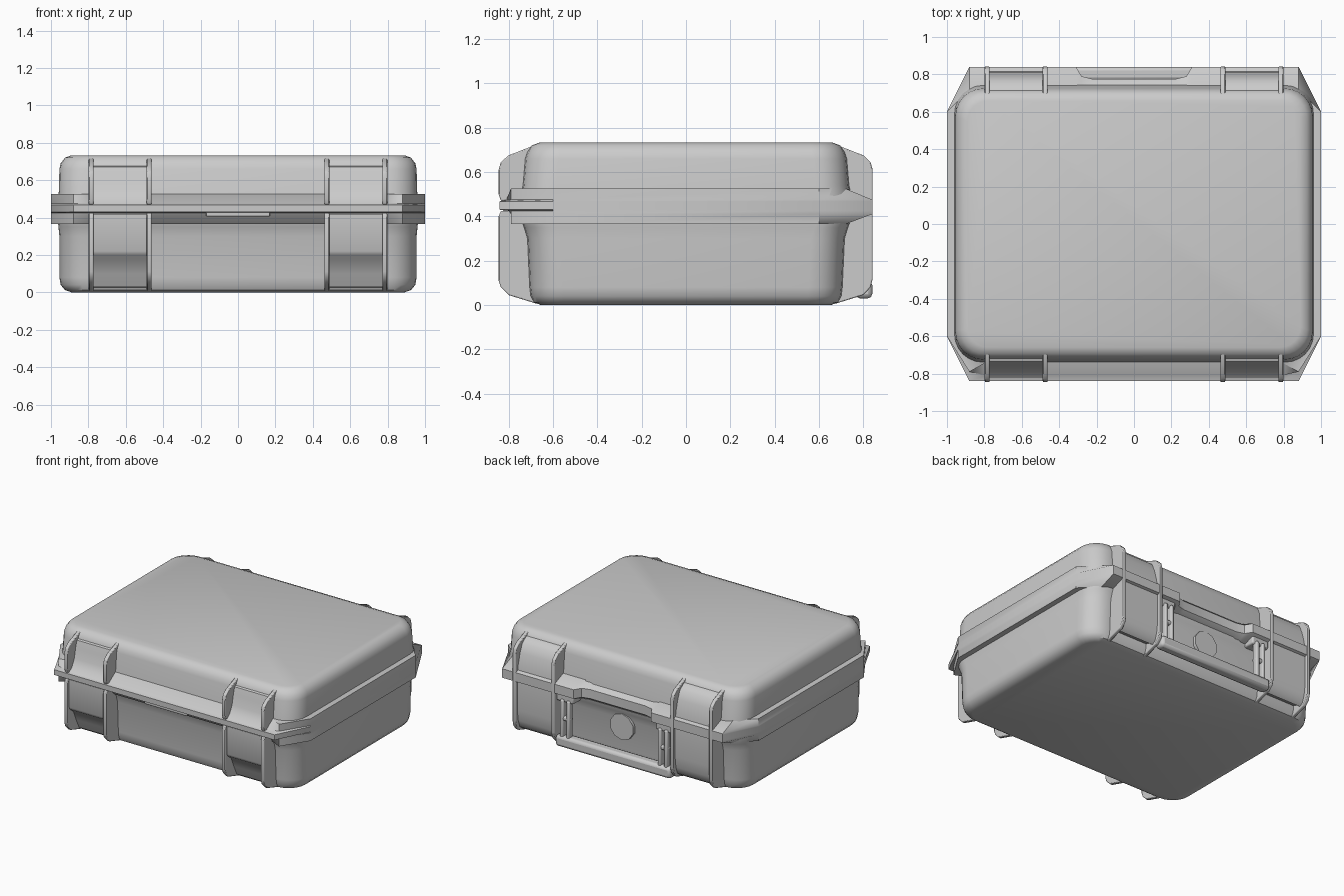
import bpy, bmesh, math

if "Cube" in bpy.data.objects:
    bpy.data.objects.remove(bpy.data.objects["Cube"])


def finish(name, bm, bevel=0.0):
    bmesh.ops.recalc_face_normals(bm, faces=bm.faces)
    me = bpy.data.meshes.new(name)
    bm.to_mesh(me)
    bm.free()
    ob = bpy.data.objects.new(name, me)
    bpy.context.collection.objects.link(ob)
    bpy.ops.object.select_all(action='DESELECT')
    ob.select_set(True)
    bpy.context.view_layer.objects.active = ob
    if bevel:
        m = ob.modifiers.new("bevel", 'BEVEL')
        m.width, m.segments = bevel, 2
        m.limit_method = 'ANGLE'
    bpy.ops.object.shade_smooth_by_angle(angle=math.radians(40))
    return ob


def loft(name, rings, bevel=0.0):
    """Skin closed rings of points and cap both ends."""
    bm = bmesh.new()
    vs = [[bm.verts.new(p) for p in r] for r in rings]
    n = len(vs[0])
    for a, b in zip(vs, vs[1:]):
        for i in range(n):
            j = (i + 1) % n
            bm.faces.new((a[i], a[j], b[j], b[i]))
    bm.faces.new(vs[0])
    bm.faces.new(vs[-1])
    return finish(name, bm, bevel)


def plate(name, profile, x0, x1, bevel=0.0):
    """Extrude a y-z profile along x."""
    return loft(name, [[(x, y, z) for y, z in profile] for x in (x0, x1)], bevel)


def box(name, x0, x1, y0, y1, z0, z1, bevel=0.01):
    return plate(name, [(y0, z0), (y1, z0), (y1, z1), (y0, z1)], x0, x1, bevel)


def rounded_rect(hx, hy, r, z, n=6):
    pts = []
    for q, (sx, sy) in enumerate([(1, 1), (-1, 1), (-1, -1), (1, -1)]):
        for k in range(n + 1):
            a = math.pi / 2 * (q + k / n)
            pts.append((sx * (hx - r) + r * math.cos(a),
                        sy * (hy - r) + r * math.sin(a), z))
    return pts


# Main shell: softly rounded box flaring toward the rim
shell = [(.89, .655, .11, 0), (.925, .685, .13, .012), (.948, .70, .15, .04),
         (.955, .705, .15, .08), (.955, .715, .15, .30), (.96, .73, .15, .35),
         (.965, .75, .15, .40), (.965, .75, .15, .48), (.958, .735, .15, .54),
         (.955, .725, .15, .66), (.948, .715, .15, .69),
         (.925, .695, .13, .72), (.89, .66, .11, .733)]
loft("case_shell", [rounded_rect(*s) for s in shell])


# Rim: clipped-corner flange, thinning to a lip at front and back
def rim_ring(z, front, corner, back):
    half = [(.47, front), (.79, front), (.88, corner), (1, -.6), (1, .6),
            (.88, back), (.31, back), (.28, min(back, .79)), (.22, min(back, .775))]
    return [(x, y, z) for x, y in half] + [(-x, y, z) for x, y in reversed(half)]


loft("rim", [rim_ring(.365, -.745, -.79, .72), rim_ring(.41, -.79, -.79, .84),
             rim_ring(.425, -.80, -.79, .84), rim_ring(.43, -.84, -.84, .84),
             rim_ring(.468, -.84, -.84, .84), rim_ring(.475, -.81, -.79, .84),
             rim_ring(.525, -.74, -.79, .72)])
box("thumb_tab", -.17, .17, -.825, -.72, .405, .43, .004)

# Side profiles of the ribs
upper_rib = [(-.60, .47), (-.835, .47), (-.845, .50), (-.845, .61), (-.835, .645),
             (-.80, .675), (-.68, .722), (-.60, .722)]
lower_rib = [(-.60, .003), (-.68, .008), (-.80, .045), (-.835, .08), (-.845, .11),
             (-.845, .40), (-.835, .425), (-.60, .425)]
back_rib = [(.60, .003), (.68, .008), (.80, .045), (.832, .08), (.842, .12),
            (.842, .61), (.832, .645), (.80, .675), (.68, .722), (.60, .722)]

# Front panel below the rim, fillet web above it, and rear latch
front_panel = [(-.65, .42), (-.825, .42), (-.825, .22), (-.815, .20), (-.775, .17),
               (-.745, .10), (-.71, .03), (-.65, .02)]
front_web = [(-.65, .47), (-.825, .47), (-.79, .50), (-.765, .55), (-.75, .62),
             (-.735, .67), (-.65, .70)]
latch = [(.65, .70), (.72, .692), (.765, .66), (.79, .60), (.812, .52), (.822, .42),
         (.822, .20), (.812, .12), (.795, .07), (.77, .05), (.755, .07), (.65, .10)]

for s, side in ((1, "right"), (-1, "left")):
    for x in (.475, .785):
        a, b = s * x - .013, s * x + .013
        plate("front_upper_rib_" + side, upper_rib, a, b, .005)
        plate("front_lower_rib_" + side, lower_rib, a, b, .005)
        plate("back_rib_" + side, back_rib, a, b, .005)
    plate("front_panel_" + side, front_panel, s * .475, s * .785)
    plate("front_web_" + side, front_web, s * .475, s * .785)
    plate("rear_latch_" + side, latch, s * .475, s * .785)
    # Handle bracket and forked handle arm
    box("handle_bracket_" + side, s * .33, s * .465, .70, .815, .35, .42)
    for x in (.365, .415):
        box("handle_arm_" + side, s * x - .014, s * x + .014, .785, .83, .07, .37)
    box("handle_arm_bridge_" + side, s * .35, s * .43, .785, .825, .22, .25)

# Handle grip bar
box("handle_grip", -.46, .46, .765, .84, .03, .11, .02)

# Plain round disc on the wall behind the handle
loft("round_disc", [[(.095 * math.cos(math.tau * (k + .5) / 10), y,
                      .25 + .095 * math.sin(math.tau * (k + .5) / 10))
                     for k in range(10)] for y in (.69, .735)])
